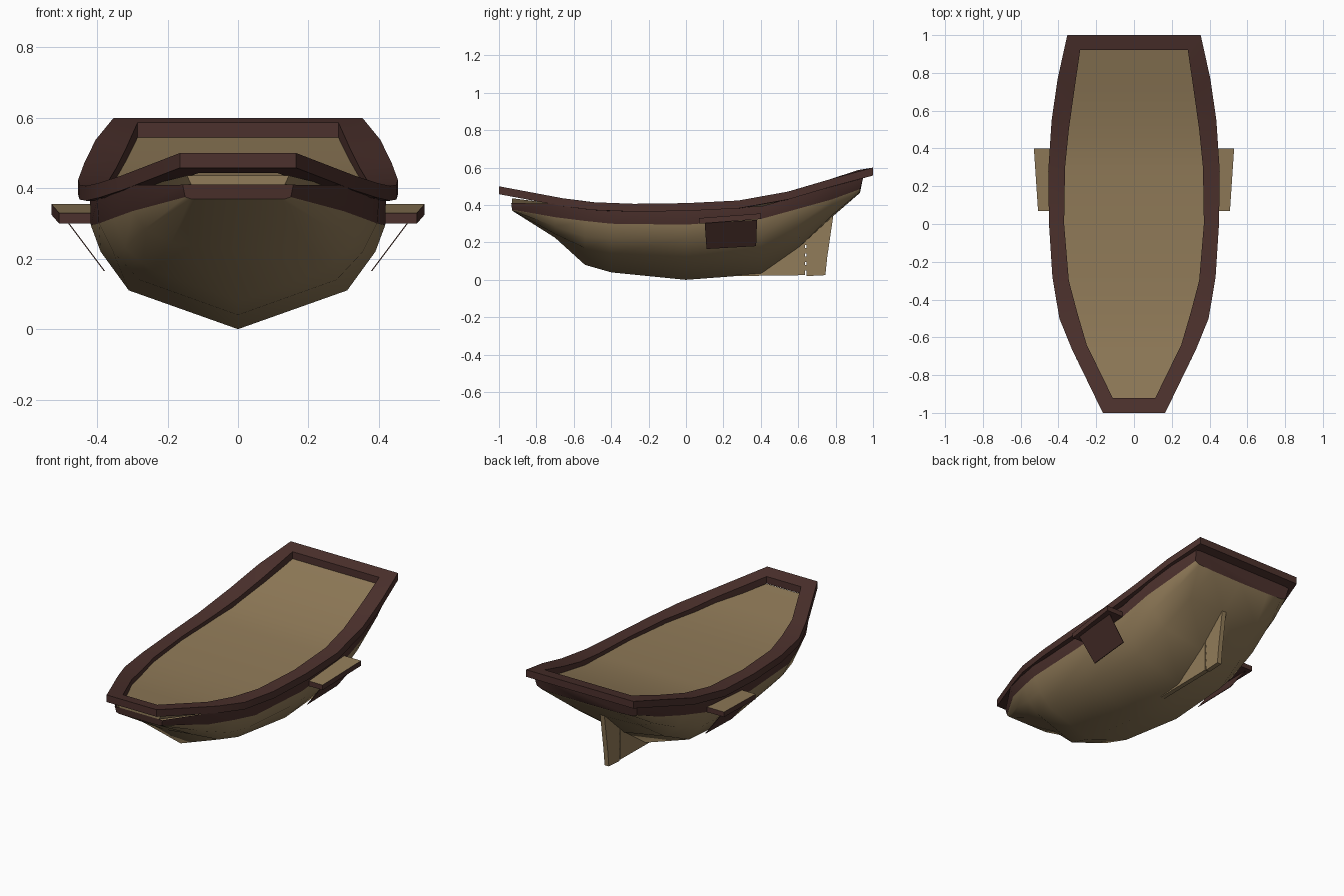
import bpy
import math

cube = bpy.data.objects.get("Cube")
if cube:
    bpy.data.objects.remove(cube, do_unlink=True)


def make_material(name, colour):
    mat = bpy.data.materials.new(name)
    mat.use_nodes = True
    rgba = (*colour, 1.0)
    mat.diffuse_color = rgba
    mat.node_tree.nodes["Principled BSDF"].inputs["Base Color"].default_value = rgba
    return mat


TAN = make_material("tan wood", (0.285, 0.2, 0.1))
BROWN = make_material("dark brown wood", (0.073, 0.031, 0.026))


def make_object(name, verts, faces, rule=None, materials=(TAN, BROWN), smooth=False):
    """Create a mesh object; rule(face) picks the material index of each face."""
    mesh = bpy.data.meshes.new(name)
    mesh.from_pydata(verts, [], faces)
    for mat in materials:
        mesh.materials.append(mat)
    mesh.validate()
    obj = bpy.data.objects.new(name, mesh)
    bpy.context.collection.objects.link(obj)
    bpy.ops.object.select_all(action="DESELECT")
    bpy.context.view_layer.objects.active = obj
    obj.select_set(True)
    bpy.ops.object.mode_set(mode="EDIT")
    bpy.ops.mesh.select_all(action="SELECT")
    bpy.ops.mesh.normals_make_consistent(inside=False)
    bpy.ops.object.mode_set(mode="OBJECT")
    if rule:
        for face in mesh.polygons:
            face.material_index = rule(face)
    if smooth:
        bpy.ops.object.shade_smooth_by_angle(angle=math.radians(40))
    return obj


def lerp_table(table, y):
    """Piecewise linear lookup in a list of (y, value)."""
    for (y0, v0), (y1, v1) in zip(table, table[1:]):
        if y <= y1:
            return v0 + (v1 - v0) * (y - y0) / (y1 - y0)
    return table[-1][1]


def prism(name, bottom, top, **options):
    """Closed solid between two matching loops of points."""
    n = len(bottom)
    faces = [tuple(range(n)), tuple(range(n, 2 * n))]
    faces += [(i, (i + 1) % n, n + (i + 1) % n, n + i) for i in range(n)]
    return make_object(name, list(bottom) + list(top), faces, **options)


def both_sides(points):
    """Close a bow-to-stern half outline into a full loop."""
    return list(points) + [(-x, y) for x, y in reversed(points)]


SHEER = [(-1, 0.5), (-0.6, 0.425), (-0.4, 0.405), (0, 0.41),
         (0.4, 0.43), (0.7, 0.515), (0.93, 0.59), (1, 0.6)]
RAIL_DEPTH = 0.042

# Hull: keel height, then (x, z) of bilge, side and strake foot, and x of strake head
STATIONS = [
    (-0.93, 0.37, (0.12, 0.37), (0.135, 0.37), (0.15, 0.375), 0.157),
    (-0.7, 0.225, (0.19, 0.245), (0.265, 0.285), (0.3, 0.335), 0.305),
    (-0.54, 0.08, (0.25, 0.17), (0.32, 0.23), (0.355, 0.315), 0.365),
    (-0.4, 0.04, (0.28, 0.14), (0.355, 0.22), (0.395, 0.3), 0.4),
    (0, 0, (0.31, 0.11), (0.39, 0.22), (0.418, 0.295), 0.42),
    (0.4, 0.03, (0.3, 0.13), (0.385, 0.23), (0.418, 0.325), 0.42),
    (0.6, 0.17, (0.28, 0.22), (0.365, 0.295), (0.405, 0.38), 0.41),
    (0.78, 0.335, (0.24, 0.345), (0.335, 0.38), (0.37, 0.43), 0.38),
    (0.93, 0.465, (0.2, 0.467), (0.3, 0.472), (0.33, 0.485), 0.34),
]


def build_hull():
    verts, faces = [], []
    for y, keel, bilge, flank, foot, head in STATIONS:
        side = [(x, y, z) for x, z in (bilge, flank, foot)]
        # The strake leans outwards and meets the underside of the rail
        lean = y * 1.02
        side.append((head, lean, lerp_table(SHEER, lean) - RAIL_DEPTH + 0.004))
        if y == STATIONS[0][0]:
            side[-1] = (head, y * 1.005, 0.41)
        verts += [(-p[0], p[1], p[2]) for p in reversed(side)]
        verts.append((0, y, keel))
        verts += side
    row = len(verts) // len(STATIONS)
    for s in range(len(STATIONS) - 1):
        for i in range(row - 1):
            a = s * row + i
            faces.append((a, a + 1, a + row + 1, a + row))
    last = len(verts) - row
    faces += [tuple(range(row)), tuple(range(last, len(verts)))]
    strake = {0, row - 2}
    count = len(faces)

    # The top strake and both end caps are dark
    def rule(face):
        return int(face.index >= count - 2 or face.index % (row - 1) in strake)

    make_object("hull", verts, faces, rule=rule, smooth=True)


def build_rail():
    outer = both_sides([(0.165, -1), (0.33, -0.66), (0.395, -0.5), (0.432, -0.28),
                        (0.45, 0), (0.454, 0.28), (0.436, 0.55), (0.404, 0.77), (0.353, 1)])
    inner = both_sides([(0.113, -0.92), (0.25, -0.64), (0.3, -0.47), (0.345, -0.3),
                        (0.37, 0), (0.365, 0.3), (0.345, 0.5), (0.317, 0.7), (0.285, 0.92)])
    n = len(outer)
    verts = []
    for loop, drop in ((outer, RAIL_DEPTH), (outer, 0), (inner, 0), (inner, RAIL_DEPTH)):
        verts += [(x, y, lerp_table(SHEER, y) - drop) for x, y in loop]
    faces = []
    for ring in range(4):
        a, b = ring * n, (ring + 1) % 4 * n
        for i in range(n):
            j = (i + 1) % n
            faces.append((a + i, a + j, b + j, b + i))
    make_object("gunwale_rail", verts, faces, materials=(BROWN,), smooth=True)


def build_deck():
    # Thin slab from bow to stern, following the sheer
    edge = [(0.145, -0.93), (0.28, -0.66), (0.35, -0.5), (0.395, -0.28), (0.405, 0),
            (0.405, 0.28), (0.395, 0.45), (0.37, 0.7), (0.325, 0.93)]
    drop = [(-1, 0.055), (-0.6, 0.03), (0, 0.022), (0.4, 0.025), (1, 0.047)]
    verts, faces = [], []
    for x, y in edge:
        top = lerp_table(SHEER, y) - lerp_table(drop, y)
        verts += [(-x, y, top), (x, y, top), (x * 0.9, y, top - 0.03), (-x * 0.9, y, top - 0.03)]
    for s in range(len(edge) - 1):
        for i in range(4):
            a, b = s * 4 + i, s * 4 + (i + 1) % 4
            faces.append((a, b, b + 4, a + 4))
    faces += [(0, 1, 2, 3), tuple(range(len(verts) - 4, len(verts)))]
    make_object("deck", verts, faces, materials=(TAN,), smooth=True)


def build_side_shelf(name, side):
    # Shelf with a light top, and a slanted brace panel below it
    plan = [(0.4, 0.07, 0.3), (0.508, 0.07, 0.3), (0.53, 0.4, 0.325), (0.4, 0.4, 0.325)]
    low = [(side * x, y, z) for x, y, z in plan]
    high = [(x, y, z + 0.03) for x, y, z in low]
    prism(name + "_shelf", low, high, rule=lambda f: int(f.normal.z < 0.5))
    panel = [(0.11, 0.165), (0.375, 0.18), (0.38, 0.32), (0.1, 0.305)]
    front = [(side * (0.385 + 0.75 * (z - 0.17)), y, z) for y, z in panel]
    back = [(x - side * 0.004, y, z) for x, y, z in front]
    prism(name + "_shelf_brace", front, back, materials=(BROWN,))


def side_plate(name, outline, half=0.014):
    prism(name, [(-half, y, z) for y, z in outline], [(half, y, z) for y, z in outline],
          materials=(TAN,))


build_hull()
build_rail()
build_deck()
for label, sign in (("left", 1), ("right", -1)):
    build_side_shelf(label, sign)

# Skeg and rudder joined by small hinges across a narrow gap
side_plate("skeg", [(0.25, 0.02), (0.637, 0.025), (0.637, 0.24), (0.4, 0.06)])
side_plate("rudder", [(0.645, 0.02), (0.745, 0.025), (0.755, 0.12), (0.79, 0.36), (0.645, 0.25)])
for k in range(4):
    z = 0.05 + 0.045 * k
    side_plate("rudder_hinge_%d" % (k + 1),
               [(0.63, z), (0.65, z), (0.65, z + 0.03), (0.63, z + 0.03)], half=0.012)
